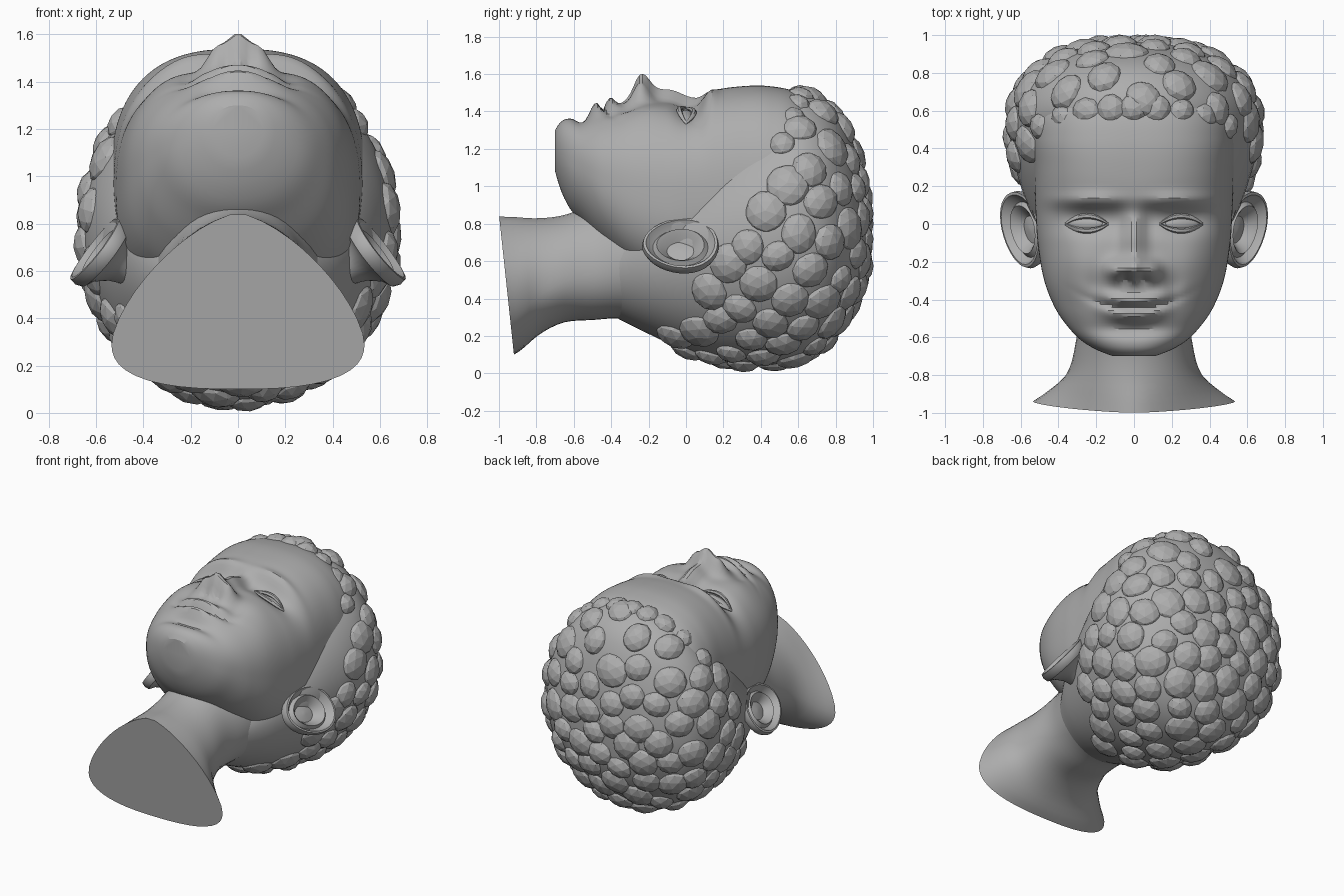
import bpy, bmesh, math, random
from mathutils import Vector, Matrix
from mathutils.bvhtree import BVHTree

if "Cube" in bpy.data.objects:
    bpy.data.objects.remove(bpy.data.objects["Cube"])

random.seed(4)
stone = bpy.data.materials.new("grey_stone")
stone.diffuse_color = (0.42, 0.42, 0.42, 1)
stone.use_nodes = True
stone.node_tree.nodes["Principled BSDF"].inputs["Base Color"].default_value = stone.diffuse_color


def finish(name, bm, angle=35):
    bmesh.ops.recalc_face_normals(bm, faces=bm.faces[:])
    me = bpy.data.meshes.new(name)
    bm.to_mesh(me)
    bm.free()
    me.materials.append(stone)
    if angle:
        me.shade_smooth()
        me.set_sharp_from_angle(angle=math.radians(angle))
    ob = bpy.data.objects.new(name, me)
    bpy.context.collection.objects.link(ob)
    return ob


def mirror(ob):
    ob.modifiers.new("Mirror", 'MIRROR').use_axis = (True, False, False)


def sample(keys, y):
    """Smooth interpolation of section keys along y."""
    n = len(keys)
    i = max([k for k in range(n - 1) if keys[k][0] <= y] or [0])
    a, b = keys[i], keys[i + 1]
    p, q = keys[max(i - 1, 0)], keys[min(i + 2, n - 1)]
    h = b[0] - a[0]
    t = (y - a[0]) / h
    out = []
    for j in range(1, len(a)):
        m0 = (b[j] - p[j]) / (b[0] - p[0]) * h
        m1 = (q[j] - a[j]) / (q[0] - a[0]) * h
        out.append((2*t**3 - 3*t*t + 1) * a[j] + (t**3 - 2*t*t + t) * m0
                   + (3*t*t - 2*t**3) * b[j] + (t**3 - t*t) * m1)
    return out


def bridge(bm, rings):
    for r0, r1 in zip(rings, rings[1:]):
        for k in range(len(r0)):
            l = (k + 1) % len(r0)
            bm.faces.new((r0[k], r0[l], r1[l], r1[k]))


def loft(name, keys, rings, segs, shape=None, angle=35):
    """Closed body from rounded sections: half width, bottom, middle, top, top and bottom roundness."""
    bm = bmesh.new()
    loops = []
    for i in range(rings + 1):
        y = keys[0][0] + (keys[-1][0] - keys[0][0]) * i / rings
        w, zb, zc, zt, nt, nb = sample(keys, y)
        loop = []
        for k in range(segs):
            a = 2 * math.pi * (k + 0.5) / segs
            c, s = math.cos(a), math.sin(a)
            n = nt if s > 0 else nb
            r = 1 / (abs(c)**n + abs(s)**n)**(1 / n)
            p = Vector((w * r * c, y, zc + r * s * ((zt - zc) if s > 0 else (zc - zb))))
            loop.append(bm.verts.new(shape(p, s) if shape else p))
        loops.append(loop)
    bridge(bm, loops)
    bm.faces.new(loops[0])
    bm.faces.new(loops[-1])
    return finish(name, bm, angle)


def tree_of(ob):
    return BVHTree.FromPolygons([v.co for v in ob.data.vertices],
                                [p.vertices[:] for p in ob.data.polygons])


# Face: jaw to forehead, with soft bumps for the features
BUMPS = [  # x, y, x spread, y spread, height
    (0, -.24, .055, .045, .13), (0, -.10, .045, .10, .07),       # nose tip, bridge
    (.10, -.245, .035, .038, .075), (.045, -.295, .02, .018, -.04),  # nostrils
    (.24, .02, .10, .05, -.045), (.08, .0, .03, .06, -.02),      # eye sockets
    (.23, .125, .12, .028, .032), (.30, -.20, .09, .08, .02),    # brow, cheek
    (.21, -.34, .03, .06, -.018), (0, -.555, .12, .03, -.03)]    # smile fold, chin groove
LIPS = [(0, -.405, .11, .024, .055), (0, -.485, .10, .026, .055), (0, -.447, .13, .010, -.03)]


def features(p, s):
    if s > 0:
        x, y, d = abs(p.x), p.y, 0
        for group, bend in ((BUMPS, 0), (LIPS, .9)):
            for cx, cy, sx, sy, h in group:
                d += h * math.exp(-((x - cx) / sx)**2 / 2 - ((y - bend * x * x - cy) / sy)**2 / 2)
        p.z += d * min(1, s * 2)
    return p


face = loft("face", [
    (-.70, .11, 1.08, 1.20, 1.30, 2.2, 2), (-.67, .19, .98, 1.17, 1.345, 2.2, 2),
    (-.62, .275, .88, 1.12, 1.365, 2.3, 2), (-.55, .345, .80, 1.10, 1.37, 2.3, 2.2),
    (-.45, .415, .69, 1.05, 1.405, 2.3, 2.4), (-.30, .475, .56, 1.0, 1.44, 2.4, 2.6),
    (-.10, .51, .46, .95, 1.45, 2.5, 2.6), (.05, .52, .40, .95, 1.455, 2.5, 2.4),
    (.15, .525, .40, .95, 1.51, 2.5, 2.2), (.30, .53, .40, .95, 1.535, 2.6, 2),
    (.45, .54, .40, .95, 1.535, 2.6, 2), (.60, .53, .40, .90, 1.50, 2.5, 2),
    (.75, .40, .50, .90, 1.40, 2.2, 2)], 90, 128, features, 28)
face_tree = tree_of(face)


# Neck with flared, slanted base
def slant(p, s):
    f = max(0, min(1, (-.76 - p.y) / .2))
    p.y += f * (.04 - .08 * (p.z - .1) / .75)
    return p


loft("neck", [
    (-.96, .535, .10, .30, .845, 1.45, 2.6), (-.90, .46, .13, .33, .84, 1.6, 2.5),
    (-.80, .36, .20, .42, .83, 1.9, 2.3), (-.66, .315, .27, .50, .845, 2, 2.2),
    (-.50, .30, .285, .55, .90, 2, 2.2), (-.33, .34, .29, .60, .95, 2, 2.2),
    (-.10, .40, .22, .60, 1.0, 2, 2)], 22, 48, slant, 25)

# Scalp under the curls
scalp = loft("scalp", [
    (-.36, .33, .29, .58, .80, 2, 2), (-.20, .43, .21, .62, .95, 2, 2),
    (0, .525, .12, .68, 1.12, 2, 2), (.20, .60, .06, .72, 1.30, 2, 2),
    (.40, .65, .045, .75, 1.42, 2, 2), (.60, .65, .07, .76, 1.50, 2.1, 2),
    (.75, .59, .16, .76, 1.45, 2.1, 2), (.85, .48, .29, .76, 1.34, 2, 2),
    (.92, .36, .42, .74, 1.15, 2, 2), (.96, .18, .56, .74, .95, 2, 2)], 36, 56, None, 25)
scalp_tree = tree_of(scalp)

# Curls: flattened low-poly beads spread over the scalp
hair = bmesh.new()


def curl(pos, nor, size):
    turn = nor.to_track_quat('Z', 'Y').to_matrix().to_4x4()
    m = (Matrix.Translation(pos - nor * .025) @ turn
         @ Matrix.Rotation(random.uniform(0, 6), 4, 'Z')
         @ Matrix.Diagonal((size, size * random.uniform(.85, 1.1), .068, 1)))
    bmesh.ops.create_icosphere(hair, subdivisions=2, radius=1, matrix=m)


def hairline(z):
    return .05 + .33 * z if z > .6 else -.25 + .8 * z


COUNT = 165
center = Vector((0, .38, .72))
for i in range(COUNT):
    u = 1 - 2 * (i + .5) / COUNT
    a = i * 2.39996 + random.uniform(-.06, .06)
    r = math.sqrt(1 - u * u)
    pos, nor, _, _ = scalp_tree.ray_cast(center, Vector((r * math.cos(a), u, r * math.sin(a))))
    if pos is None:
        continue
    gap = .10 if pos.z > 1.15 else 0
    if pos.y > hairline(pos.z) + gap:
        curl(pos, nor, random.uniform(.095, .12))

# Row of curls along the forehead
for i in range(9):
    x = -.5 + .125 * i
    pos, nor, _, _ = scalp_tree.ray_cast(Vector((x, .61 - .4 * x * x, 3)), Vector((0, 0, -1)))
    curl(pos, nor, .082)
finish("hair_curls", hair, None)

# Ears: dished discs with a raised rim, tilted away from the head
ear = bmesh.new()
out, across = Vector((.80, 0, .595)), Vector((.595, 0, -.80))
PROFILE = [(.06, -.035), (.35, -.045), (.52, -.005), (.62, .012), (.72, -.012), (.82, .008),
           (.90, .03), (.97, .028), (1, .0), (.94, -.03), (.7, -.05), (.45, -.10), (.3, -.16)]
loops = []
for r, h in PROFILE:
    loop = []
    for k in range(32):
        a = 2 * math.pi * k / 32
        y, v = r * .205 * math.cos(a), r * .17 * math.sin(a)
        v *= 1 + .6 * y                       # lobe is narrower than the top
        p = Vector((.59, -.03, .68)) + across * v + out * h
        p.y += y
        p.x += .16 * y - .01
        loop.append(ear.verts.new(p))
    loops.append(loop)
bridge(ear, loops)
ear.faces.new(loops[0])
ear.faces.new(loops[-1])
mirror(finish("ears", ear, 40))


def on_face(x, y):
    return face_tree.ray_cast(Vector((x, y, 3)), Vector((0, 0, -1)))[0]


# Eyeballs
eye = bmesh.new()
p = on_face(.25, .0)
bmesh.ops.create_uvsphere(eye, u_segments=20, v_segments=12, radius=1,
                          matrix=Matrix.Translation((.25, 0, p.z - .015))
                          @ Matrix.Rotation(.3, 4, 'Y') @ Matrix.Diagonal((.105, .045, .04, 1)))
mirror(finish("eyes", eye))

# Eyelids: tapered strips bent over the eyeballs
lids = bmesh.new()
for side, rise in ((1, .042), (-1, .036)):
    loops = []
    for i in range(13):
        t = -1 + 2 * i / 12
        arch = 1 - t * t
        c = Vector((.25 + .115 * t, side * rise * arch, 0))
        c.z = on_face(c.x, c.y).z + .004 + .012 * arch
        w = .006 + .009 * arch
        loops.append([lids.verts.new(c + Vector((0, w * math.cos(k * math.pi / 3),
                                                 w * math.sin(k * math.pi / 3)))) for k in range(6)])
    bridge(lids, loops)
    lids.faces.new(loops[0])
    lids.faces.new(loops[-1])
mirror(finish("eyelids", lids, 50))
